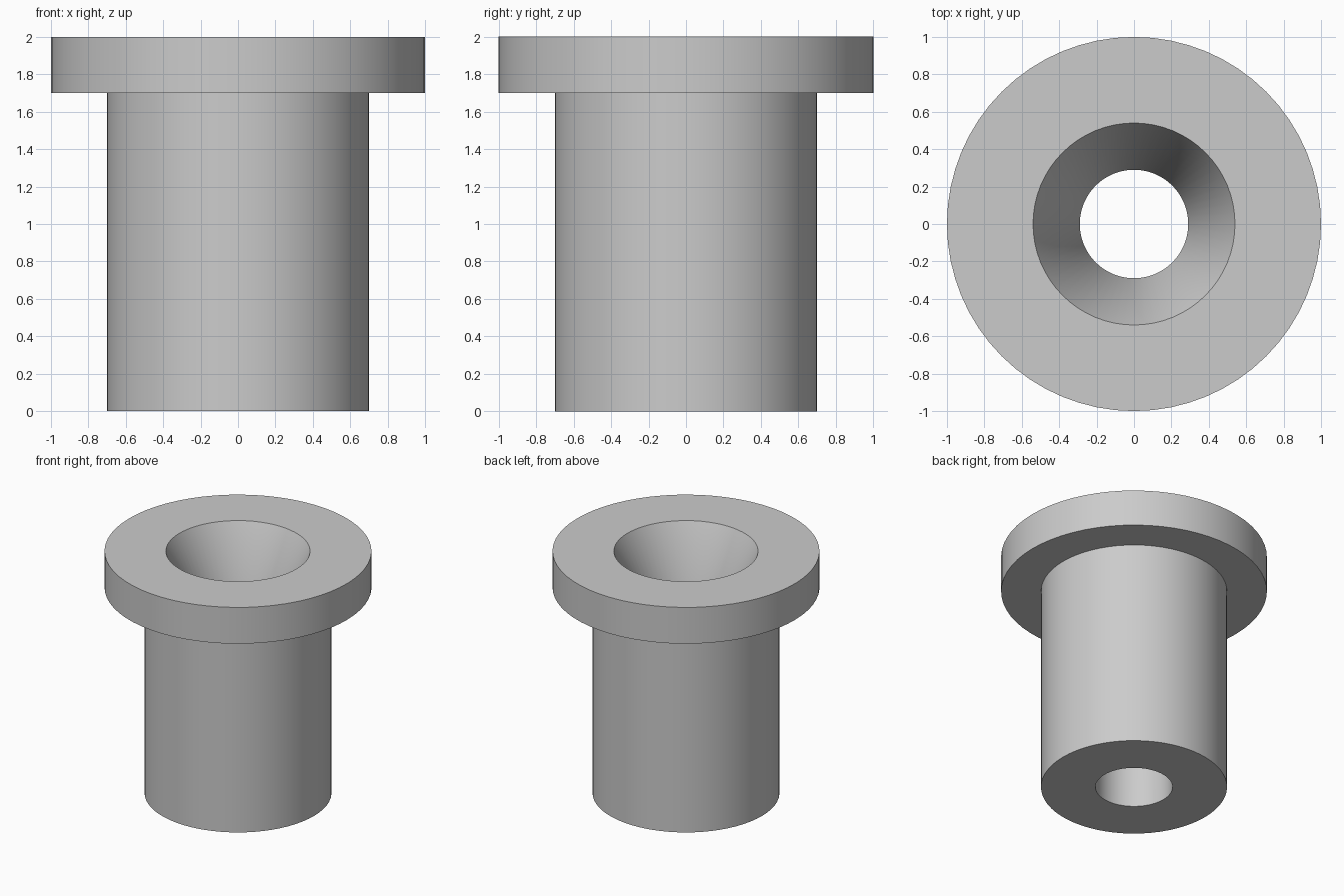
import bpy
import bmesh
import math

default = bpy.data.objects.get("Cube")
if default:
    bpy.data.objects.remove(default, do_unlink=True)

SEGMENTS = 64
HEIGHT, FLANGE_BASE = 2.0, 1.7
FLANGE_R, BODY_R = 1.0, 0.7
BORE_R, MOUTH_R = 0.29, 0.54
FUNNEL_DEPTH = 0.55

# Plain grey metal
grey = bpy.data.materials.new("plain_grey")
grey.use_nodes = True
colour = (0.6, 0.6, 0.6, 1.0)
grey.diffuse_color = colour
for node in grey.node_tree.nodes:
    if node.type == 'BSDF_PRINCIPLED':
        node.inputs["Base Color"].default_value = colour

# Closed cross-section: body, flange, tapered mouth, straight bore
profile = [
    (BORE_R, 0),
    (BODY_R, 0),
    (BODY_R, FLANGE_BASE),
    (FLANGE_R, FLANGE_BASE),
    (FLANGE_R, HEIGHT),
    (MOUTH_R, HEIGHT),
    (BORE_R, HEIGHT - FUNNEL_DEPTH),
]

# Revolve the section about the vertical axis
bm = bmesh.new()
verts = [bm.verts.new((r, 0, z)) for r, z in profile]
edges = [bm.edges.new((a, b)) for a, b in zip(verts, verts[1:] + verts[:1])]
bmesh.ops.spin(bm, geom=verts + edges, axis=(0, 0, 1), cent=(0, 0, 0),
               angle=math.tau, steps=SEGMENTS, use_duplicate=False)
bmesh.ops.remove_doubles(bm, verts=bm.verts[:], dist=0.0001)
bmesh.ops.recalc_face_normals(bm, faces=bm.faces[:])

mesh = bpy.data.meshes.new("flanged_bushing")
bm.to_mesh(mesh)
bm.free()
mesh.materials.append(grey)
bushing = bpy.data.objects.new("flanged_bushing", mesh)
bpy.context.collection.objects.link(bushing)

# Smooth round walls, sharp rims
bpy.ops.object.select_all(action='DESELECT')
bushing.select_set(True)
bpy.context.view_layer.objects.active = bushing
bpy.ops.object.shade_smooth_by_angle(angle=math.radians(30))
